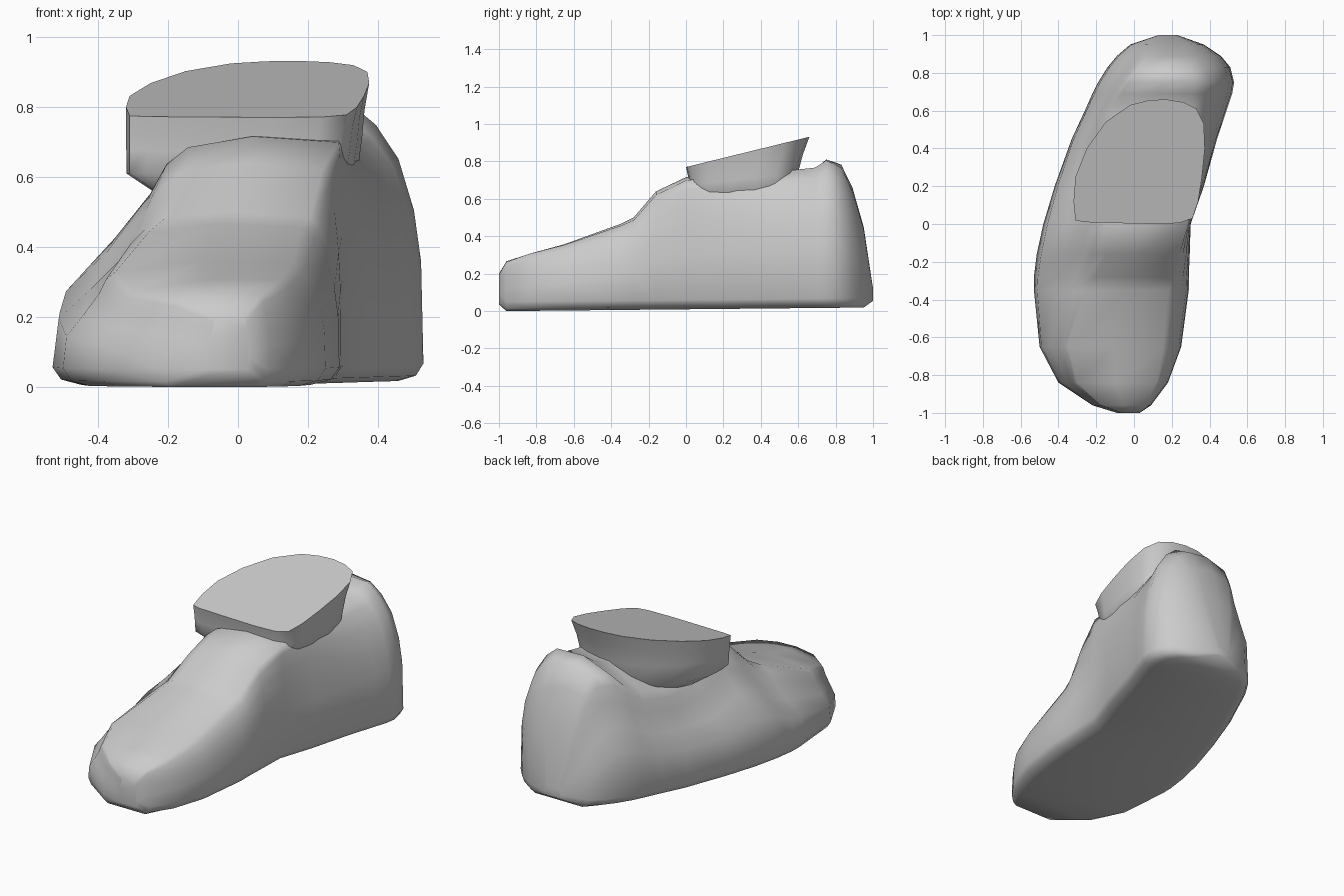
import bpy
import math

cube = bpy.data.objects.get("Cube")
if cube:
    bpy.data.objects.remove(cube, do_unlink=True)


def make_material(name, colour):
    mat = bpy.data.materials.new(name)
    mat.use_nodes = True
    mat.diffuse_color = colour
    mat.node_tree.nodes["Principled BSDF"].inputs["Base Color"].default_value = colour
    return mat


def lerp(a, b, t):
    return a + (b - a) * t


def loft(name, rings, material, angle):
    """Skin a list of equal closed rings and cap both ends."""
    count = len(rings[0])
    verts = [point for ring in rings for point in ring]
    faces = []
    for r in range(len(rings) - 1):
        for i in range(count):
            j = (i + 1) % count
            a, b = r * count, (r + 1) * count
            faces.append((a + i, a + j, b + j, b + i))
    faces.append(tuple(reversed(range(count))))
    faces.append(tuple(range(len(verts) - count, len(verts))))
    mesh = bpy.data.meshes.new(name)
    mesh.from_pydata(verts, [], faces)
    mesh.materials.append(material)
    obj = bpy.data.objects.new(name, mesh)
    bpy.context.collection.objects.link(obj)
    bpy.ops.object.select_all(action='DESELECT')
    obj.select_set(True)
    bpy.context.view_layer.objects.active = obj
    # Make every face point outward
    bpy.ops.object.mode_set(mode='EDIT')
    bpy.ops.mesh.select_all(action='SELECT')
    bpy.ops.mesh.normals_make_consistent(inside=False)
    bpy.ops.object.mode_set(mode='OBJECT')
    bpy.ops.object.shade_smooth_by_angle(angle=math.radians(angle))
    return obj


grey = make_material("plain grey", (0.6, 0.6, 0.6, 1))

# Foot stations: y, outer x, inner x, outer top x, inner top x, top z, outer shoulder height
stations = [
    (-1.0, -.09, .03, -.07, .02, .2, 1),
    (-.96, -.22, .09, -.18, .07, .27, .95),
    (-.84, -.4, .18, -.32, .13, .315, .9),
    (-.65, -.5, .25, -.38, .17, .365, .93),
    (-.35, -.53, .29, -.31, .2, .47, .97),
    (-.28, -.53, .29, -.27, .22, .5, 1),
    (-.16, -.515, .295, -.22, .25, .64, 1),
    (0, -.48, .3, -.21, .29, .72, .98),
    (.2, -.42, .37, -.22, .3, .74, .8),
    (.45, -.33, .44, -.2, .31, .76, .78),
    (.6, -.26, .49, -.15, .33, .78, .8),
    (.69, -.22, .52, -.1, .35, .79, .87),
    (.75, -.19, .53, -.06, .36, .83, .92),
    (.83, -.14, .51, 0, .33, .79, .97),
    (.89, -.09, .46, .03, .31, .66, 1),
    (.95, -.02, .37, .07, .29, .45, 1),
    (1.0, .13, .23, .14, .22, .12, 1),
]

# Side shape: height fraction, lean of the outer side, lean of the inner side
sides = [(.42, .08, .04), (.6, .48, .16), (.78, .85, .42), (.9, 1.02, .8), (.97, 1.25, 1.2)]


def foot_ring(y, xl, xr, tl, tr, top, shoulder):
    base = max(0, .01 * (y + .95)) + (.035 if abs(y) == 1 else 0)
    h = top - base
    inset = .1 * (xr - xl)
    low = min(.05, h * .3)
    left = [(xl + inset, base), (xl + inset * .3, base + low * .3), (xl, base + low)]
    right = [(xr - inset, base), (xr - inset * .3, base + low * .3), (xr, base + low)]
    for f, lean_l, lean_r in sides:
        left.append((lerp(xl, tl, lean_l), base + h * f * shoulder))
        right.append((lerp(xr, tr, lean_r), base + h * f))
    ridge = [((tl + tr) / 2, base + h * lerp(shoulder, 1, .7))]
    return [(x, y, z) for x, z in left + ridge + right[::-1]]


loft("foot", [foot_ring(*s) for s in stations], grey, 75)

# Ankle collar: slanted rim outline narrowing down to a level base inside the foot
rim = [
    (-.31, .02), (-.32, .12), (-.31, .25), (-.25, .4), (-.15, .54), (-.02, .63),
    (.08, .655), (.17, .66), (.26, .645), (.33, .61), (.37, .53), (.375, .4),
    (.36, .25), (.34, .12), (.31, .03), (.24, .005), (.1, 0), (-.1, .005), (-.26, .01),
]


def collar_ring(scale_x, scale_y, blend):
    return [(-.3 + (x + .3) * scale_x, .15 + (y - .15) * scale_y,
             lerp(.77 + .245 * y, .61, blend)) for x, y in rim]


collar = [collar_ring(1, 1, 0), collar_ring(.98, .93, .3),
          collar_ring(.97, .88, .6), collar_ring(.95, .84, 1)]
# Tuck the base inward, below the shoulder of the foot
collar.append([(lerp(x, .03, .3), lerp(y, .3, .2), z - .07) for x, y, z in collar[-1]])
loft("ankle_collar", collar, grey, 55)
